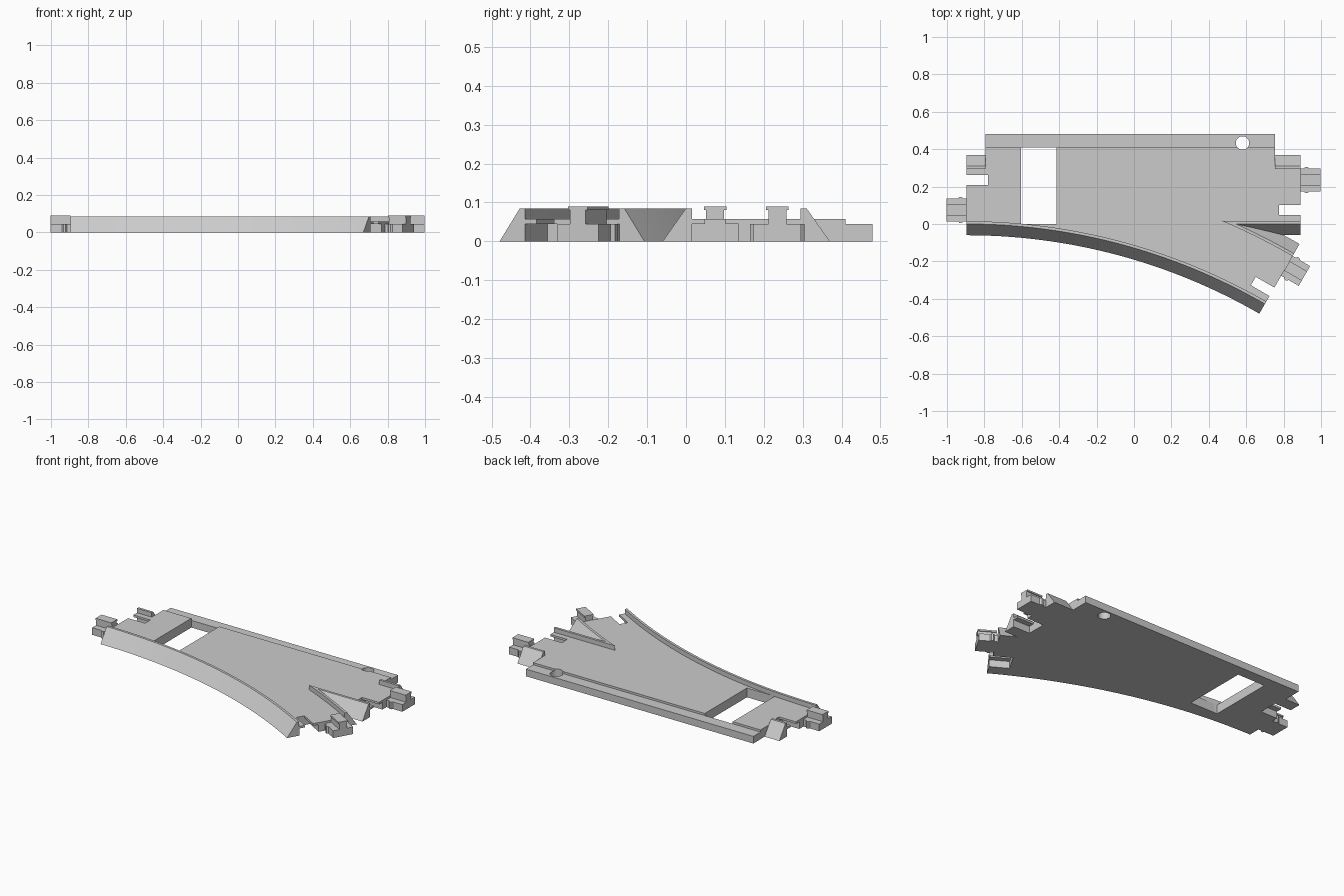
import bpy, bmesh, math
from mathutils import Matrix, Vector

if "Cube" in bpy.data.objects:
    bpy.data.objects.remove(bpy.data.objects["Cube"])

LEFT, RIGHT = -0.895, 0.89          # ends of the straight track
RADIUS, TURN = 3.19, math.radians(30)
DECK, RAIL, LOW = 0.057, 0.085, 0.044
IN, OUT, FOOT = 0.015, 0.0, -0.06   # near rail across the track
FAR_IN, FAR_OUT, FAR_FOOT = 0.295, 0.31, 0.37
STEPS = 32

grey = bpy.data.materials.new("light_grey")
grey.use_nodes = True
grey.diffuse_color = (0.6, 0.6, 0.6, 1)
grey.node_tree.nodes["Principled BSDF"].inputs["Base Color"].default_value = (0.6, 0.6, 0.6, 1)


def finish(name, bm):
    bmesh.ops.remove_doubles(bm, verts=bm.verts, dist=1e-5)
    bmesh.ops.dissolve_degenerate(bm, edges=bm.edges, dist=1e-5)
    bmesh.ops.recalc_face_normals(bm, faces=bm.faces)
    mesh = bpy.data.meshes.new(name)
    bm.to_mesh(mesh)
    bm.free()
    mesh.materials.append(grey)
    obj = bpy.data.objects.new(name, mesh)
    bpy.context.collection.objects.link(obj)
    return obj


def sweep(name, rings):
    """Skin a list of matching cross-sections and cap both ends."""
    bm = bmesh.new()
    loops = [[bm.verts.new(p) for p in ring] for ring in rings]
    n = len(loops[0])
    for a, b in zip(loops, loops[1:]):
        for i in range(n):
            j = (i + 1) % n
            bm.faces.new((a[i], a[j], b[j], b[i]))
    bm.faces.new(loops[0])
    bm.faces.new(loops[-1])
    return finish(name, bm)


def prism(name, outline, z0, z1, frame=Matrix()):
    return sweep(name, [[frame @ Vector((x, y, z)) for x, y in outline] for z in (z0, z1)])


def box(name, x0, x1, y0, y1, z0, z1, frame=Matrix()):
    return prism(name, [(x0, y0), (x1, y0), (x1, y1), (x0, y1)], z0, z1, frame)


def cut(obj, cutter):
    mod = obj.modifiers.new("cut", "BOOLEAN")
    mod.operation, mod.solver, mod.object = "DIFFERENCE", "EXACT", cutter
    bpy.context.view_layer.objects.active = obj
    bpy.ops.object.modifier_apply(modifier=mod.name)


def arc(angle, v):
    r = RADIUS + v
    return (LEFT + r * math.sin(angle), -RADIUS + r * math.cos(angle))


def spread(a, b):
    return [a + (b - a) * i / STEPS for i in range(STEPS + 1)]


def bank(inner, outer, foot, limit=None):
    """Rail top with a sloping outer side, optionally stopped at a limit."""
    edge, end = outer, foot
    if limit is not None:
        clamp = min if foot > inner else max
        edge, end = clamp(outer, limit), clamp(foot, limit)
    height = RAIL * min(1, (foot - end) / (foot - outer))
    return [(inner, 0), (inner, RAIL), (edge, RAIL), (end, height), (end, 0)]


# Where the two inner rails meet
split = math.acos((RADIUS + IN) / (RADIUS + FAR_IN))
split_x = arc(split, FAR_IN)[0]

# Deck plate
outline = [arc(t, IN) for t in spread(0, TURN)]
outline += [arc(t, FAR_IN) for t in spread(TURN, split)]
outline += [(RIGHT, IN), (RIGHT, FAR_IN), (0.755, FAR_IN), (0.755, 0.41),
            (-0.795, 0.41), (-0.795, FAR_IN), (LEFT, FAR_IN)]
deck = prism("deck", outline, 0, DECK)
ledge = box("back_ledge", -0.795, 0.755, 0.41, 0.48, 0, LOW)

# Openings: rectangular window and round pin hole
cutters = [box("window_cutter", -0.605, -0.415, 0, 0.45, -0.1, 0.2)]
cut(deck, cutters[0])
circle = [(0.58 + 0.036 * math.cos(k * math.tau / 32),
           0.433 + 0.036 * math.sin(k * math.tau / 32)) for k in range(32)]
cutters.append(prism("pin_hole_cutter", circle, -0.1, 0.2))
cut(deck, cutters[1])
cut(ledge, cutters[1])

# Three track ends, each with a plug and a socket
branch_x, branch_y = arc(TURN, 0)
ends = {
    "right": Matrix.Translation((RIGHT, 0, 0)),
    "left": Matrix.Translation((LEFT, 0.31, 0)) @ Matrix.Rotation(math.pi, 4, "Z"),
    "branch": Matrix.Translation((branch_x, branch_y, 0)) @ Matrix.Rotation(-TURN, 4, "Z"),
}
PLUG, SOCKET, LENGTH = 0.235, 0.075, 0.108
side = [(0, 0.061), (0.018, 0.061), (0.026, 0.07), (0.038, 0.07), (0.046, 0.061), (LENGTH, 0.061)]
plug = [(u, PLUG - w) for u, w in side] + [(u, PLUG + w) for u, w in reversed(side)]
for name, frame in ends.items():
    prism(name + "_plug_base", plug, 0, LOW, frame)
    box(name + "_plug_stem", 0, LENGTH, PLUG - 0.023, PLUG + 0.023, LOW, 0.08, frame)
    box(name + "_plug_cap", 0, LENGTH, PLUG - 0.029, PLUG + 0.029, 0.08, 0.09, frame)
    for half, top in ((0.0595, LOW), (0.026, 0.2)):
        cutter = box("socket_cutter", -0.115, 0.05, SOCKET - half, SOCKET + half, -0.1, top, frame)
        cut(deck, cutter)
        cutters.append(cutter)
for cutter in cutters:
    bpy.data.objects.remove(cutter)

# Long curved embankment along the front
sweep("curved_embankment", [[(*arc(t, v), z) for v, z in bank(IN, OUT, FOOT)]
                            for t in spread(0, TURN)])

# Short embankments at the back corners
for name, x0, x1 in (("left_back_rail", LEFT, -0.795), ("right_back_rail", 0.755, RIGHT)):
    sweep(name, [[(x, y, z) for y, z in bank(FAR_IN, FAR_OUT, FAR_FOOT)] for x in (x0, x1)])

# Rails forming the V between the straight and the branch
rings = []
for x in spread(split_x + 0.001, RIGHT):
    limit = -RADIUS + math.sqrt((RADIUS + FAR_IN) ** 2 - (x - LEFT) ** 2)
    rings.append([(x, y, z) for y, z in bank(IN, OUT, FOOT, limit)])
sweep("straight_inner_rail", rings)
rings = []
for t in spread(split + 0.0005, TURN):
    limit = (RADIUS + IN) / math.cos(t) - RADIUS
    rings.append([(*arc(t, v), z) for v, z in bank(FAR_IN, FAR_OUT, FAR_FOOT, limit)])
sweep("branch_inner_rail", rings)

# Smooth the curves, keep the edges crisp
for obj in bpy.context.collection.objects:
    if obj.type == "MESH" and grey.name in obj.data.materials:
        bpy.ops.object.select_all(action="DESELECT")
        obj.select_set(True)
        bpy.context.view_layer.objects.active = obj
        bpy.ops.object.shade_smooth_by_angle(angle=math.radians(25))
